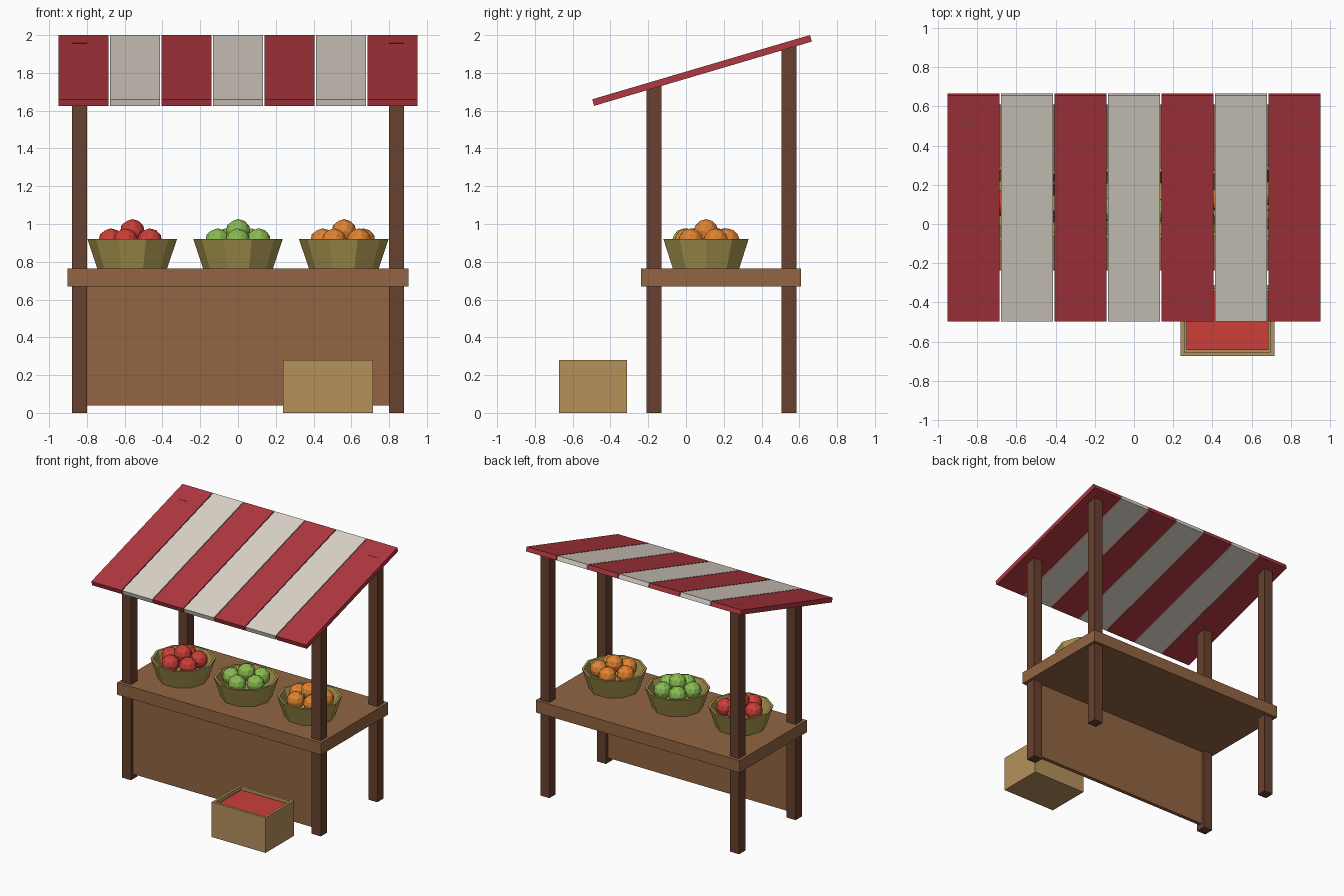
import bpy, bmesh, math
from mathutils import Matrix

if "Cube" in bpy.data.objects:
    bpy.data.objects.remove(bpy.data.objects["Cube"])


def material(name, r, g, b):
    lin = lambda c: (c / 255 / 12.92) if c < 11 else ((c / 255 + 0.055) / 1.055) ** 2.4
    m = bpy.data.materials.new(name)
    m.diffuse_color = (lin(r), lin(g), lin(b), 1)
    m.use_nodes = True
    m.node_tree.nodes["Principled BSDF"].inputs["Base Color"].default_value = m.diffuse_color
    return m


DARK = material("dark wood", 104, 65, 45)
WOOD = material("warm wood", 146, 101, 66)
CRATE = material("pale crate wood", 182, 145, 92)
WICKER = material("wicker", 172, 152, 80)
CANVAS_RED = material("canvas red", 176, 56, 64)
CREAM = material("canvas cream", 222, 214, 203)
RED = material("fruit red", 205, 62, 56)
GREEN = material("fruit green", 138, 188, 82)
ORANGE = material("fruit orange", 224, 132, 48)


def finish(name, bm, mat, loc=(0, 0, 0), rot=(0, 0, 0)):
    bmesh.ops.recalc_face_normals(bm, faces=bm.faces)
    me = bpy.data.meshes.new(name)
    bm.to_mesh(me)
    bm.free()
    me.materials.append(mat)
    ob = bpy.data.objects.new(name, me)
    ob.location, ob.rotation_euler = loc, rot
    bpy.context.collection.objects.link(ob)
    return ob


def box_mesh(size):
    bm = bmesh.new()
    bmesh.ops.create_cube(bm, size=1, matrix=Matrix.Diagonal((*size, 1)))
    return bm


def box(name, mat, x, y, z, rot=(0, 0, 0)):
    """Box from (min, max) ranges."""
    size = [b - a for a, b in (x, y, z)]
    loc = [(a + b) / 2 for a, b in (x, y, z)]
    return finish(name, box_mesh(size), mat, loc, rot)


# Posts: the back pair is taller and just breaks through the canopy
for side, sx in (("left", -1), ("right", 1)):
    for end, y, top in (("front", -0.17, 1.735), ("back", 0.545, 1.957)):
        cx = sx * 0.84
        box(f"{end}_post_{side}", DARK, (cx - 0.04, cx + 0.04), (y - 0.04, y + 0.04), (0, top))

# Counter and front panel
box("counter_top", WOOD, (-0.903, 0.903), (-0.238, 0.61), (0.668, 0.765))
box("front_panel", WOOD, (-0.82, 0.82), (-0.185, -0.155), (0.04, 0.67))

# Sloping canopy made of seven striped boards
for i in range(7):
    finish(f"canopy_stripe_{i + 1}", box_mesh((0.266, 1.202, 0.036)),
           CREAM if i % 2 else CANVAS_RED,
           ((i - 3) * 0.2727, 0.085, 1.813), (0.287, 0, 0))

# Crate with a recessed top, filled with red produce
bm = box_mesh((0.477, 0.36, 0.28))
top = max(bm.faces, key=lambda f: f.calc_center_median().z)
bmesh.ops.inset_region(bm, faces=[top], thickness=0.028)
hole = bmesh.ops.extrude_discrete_faces(bm, faces=[top])["faces"][0]
bmesh.ops.translate(bm, verts=hole.verts, vec=(0, 0, -0.05))
finish("crate", bm, CRATE, (0.4765, -0.492, 0.14))
box("crate_filling", RED, (0.267, 0.686), (-0.643, -0.341), (0.225, 0.258))


# Ten-sided open basket: outer wall, rim, inner wall and floor
def basket(name, x, y):
    bm = bmesh.new()
    rings = []
    for r, z in ((0.185, 0.765), (0.237, 0.92), (0.219, 0.92), (0.172, 0.785)):
        rings.append([bm.verts.new((r * math.cos(i * math.pi / 5), r * math.sin(i * math.pi / 5), z))
                      for i in range(10)])
    for a, b in zip(rings, rings[1:]):
        for i in range(10):
            j = (i + 1) % 10
            bm.faces.new((a[i], a[j], b[j], b[i]))
    bm.faces.new(rings[0])
    bm.faces.new(rings[-1])
    finish(name, bm, WICKER, (x, y, 0))


# Five fruits in a ring with one on top
def fruit_pile(name, mat, x, y, turn):
    bm = bmesh.new()
    spots = [(0, 0, 0.959)]
    for i in range(5):
        a = math.radians(turn + 72 * i)
        spots.append((0.114 * math.cos(a), 0.114 * math.sin(a), 0.91))
    for p in spots:
        bmesh.ops.create_icosphere(bm, subdivisions=2, radius=0.067,
                                   matrix=Matrix.Translation(p))
    finish(name, bm, mat, (x, y, 0))


for name, mat, x, turn in (("red", RED, -0.56, 180), ("green", GREEN, 0, -19),
                           ("orange", ORANGE, 0.56, 27)):
    basket(f"{name}_fruit_basket", x, 0.106)
    fruit_pile(f"{name}_fruit", mat, x, 0.106, turn)
